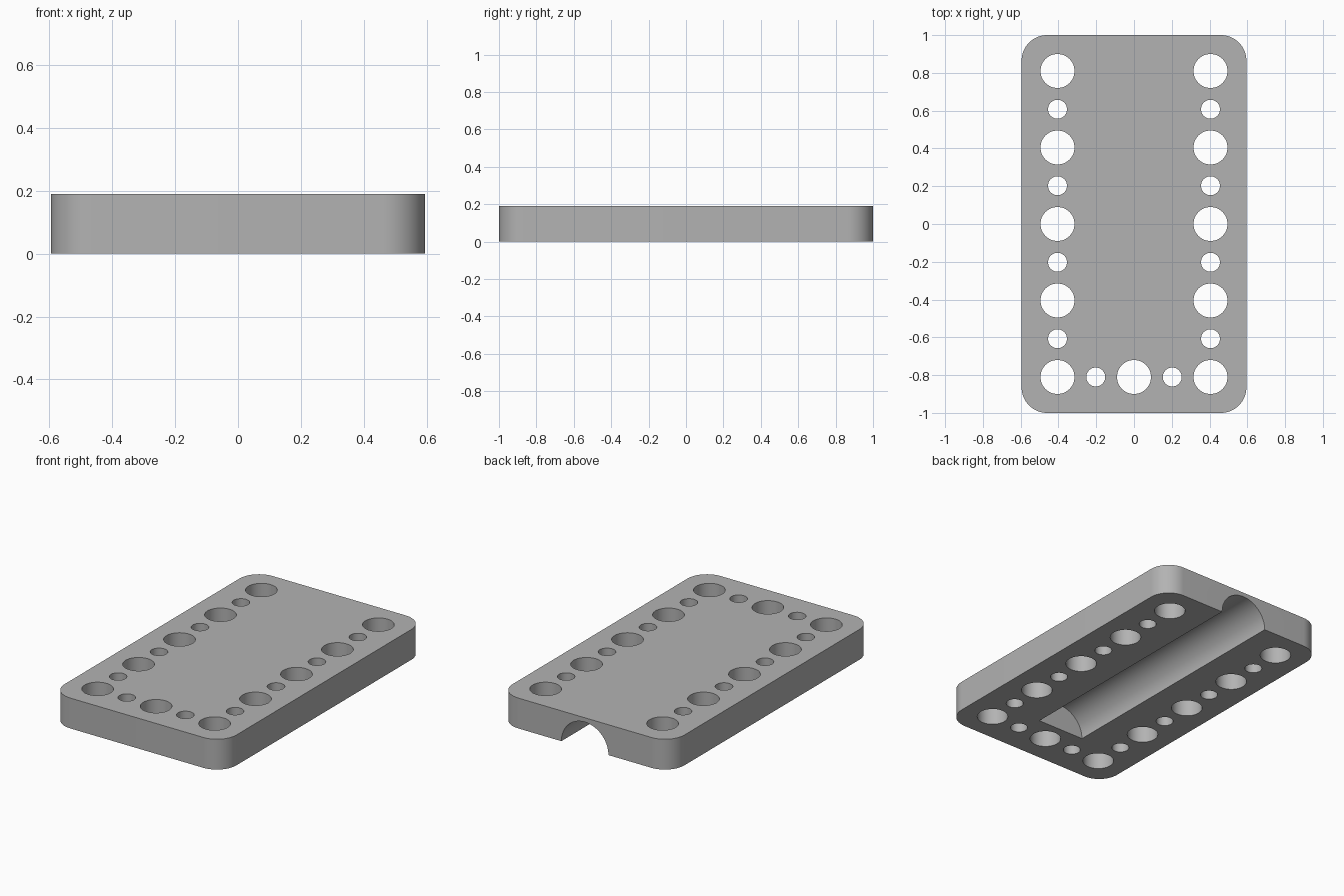
import bpy
import bmesh
from math import pi, cos, sin, radians
from mathutils import Matrix

cube = bpy.data.objects.get("Cube")
if cube:
    bpy.data.objects.remove(cube, do_unlink=True)

HALF_X, HALF_Y, HEIGHT = 0.595, 1.0, 0.19
CORNER = 0.135
PITCH = 0.2025
BIG, SMALL = 0.09, 0.05
GROOVE_R, GROOVE_END = 0.163, -0.67

grey = bpy.data.materials.new("plain grey")
grey.use_nodes = True
colour = (0.45, 0.45, 0.45, 1)
grey.diffuse_color = colour
grey.node_tree.nodes["Principled BSDF"].inputs["Base Color"].default_value = colour


def make_object(name, bm):
    bmesh.ops.recalc_face_normals(bm, faces=bm.faces)
    mesh = bpy.data.meshes.new(name)
    bm.to_mesh(mesh)
    bm.free()
    mesh.materials.append(grey)
    obj = bpy.data.objects.new(name, mesh)
    bpy.context.collection.objects.link(obj)
    return obj


def add_cylinder(bm, radius, depth, matrix, segments):
    bmesh.ops.create_cone(bm, cap_ends=True, segments=segments, radius1=radius,
                          radius2=radius, depth=depth, matrix=matrix)


# Plate with rounded vertical corners
bm = bmesh.new()
outline = []
steps = 16
for i, (sx, sy) in enumerate([(1, 1), (-1, 1), (-1, -1), (1, -1)]):
    for k in range(steps + 1):
        a = (i + k / steps) * pi / 2
        outline.append(bm.verts.new((sx * (HALF_X - CORNER) + CORNER * cos(a),
                                     sy * (HALF_Y - CORNER) + CORNER * sin(a), 0)))
base = bm.faces.new(outline)
top = bmesh.ops.extrude_face_region(bm, geom=[base], use_keep_orig=True)["geom"]
bmesh.ops.translate(bm, vec=(0, 0, HEIGHT),
                    verts=[v for v in top if isinstance(v, bmesh.types.BMVert)])
plate = make_object("plate", bm)

# Alternating large and small holes along both sides and the front
bm = bmesh.new()
spots = [(side * 2, row) for side in (-1, 1) for row in range(-4, 5)]
spots += [(column, -4) for column in (-1, 0, 1)]
for column, row in spots:
    radius = SMALL if (column + row) % 2 else BIG
    place = Matrix.Translation((column * PITCH, row * PITCH, HEIGHT / 2))
    add_cylinder(bm, radius, HEIGHT * 2, place, 48)
holes = make_object("hole_cutter", bm)

# Half-round groove underneath, open at the back
bm = bmesh.new()
groove_back = HALF_Y + 0.1
place = Matrix.Translation((0, (GROOVE_END + groove_back) / 2, 0)) @ Matrix.Rotation(radians(90), 4, "X")
add_cylinder(bm, GROOVE_R, groove_back - GROOVE_END, place, 96)
groove = make_object("groove_cutter", bm)

# Cut the plate, then drop the cutters
bpy.ops.object.select_all(action="DESELECT")
plate.select_set(True)
bpy.context.view_layer.objects.active = plate
for cutter in (holes, groove):
    cutter.hide_render = True
    cut = plate.modifiers.new(cutter.name, "BOOLEAN")
    cut.operation = "DIFFERENCE"
    cut.solver = "EXACT"
    cut.object = cutter
    bpy.ops.object.modifier_apply(modifier=cut.name)
    bpy.data.objects.remove(cutter, do_unlink=True)

bpy.ops.object.shade_smooth_by_angle(angle=radians(30))
